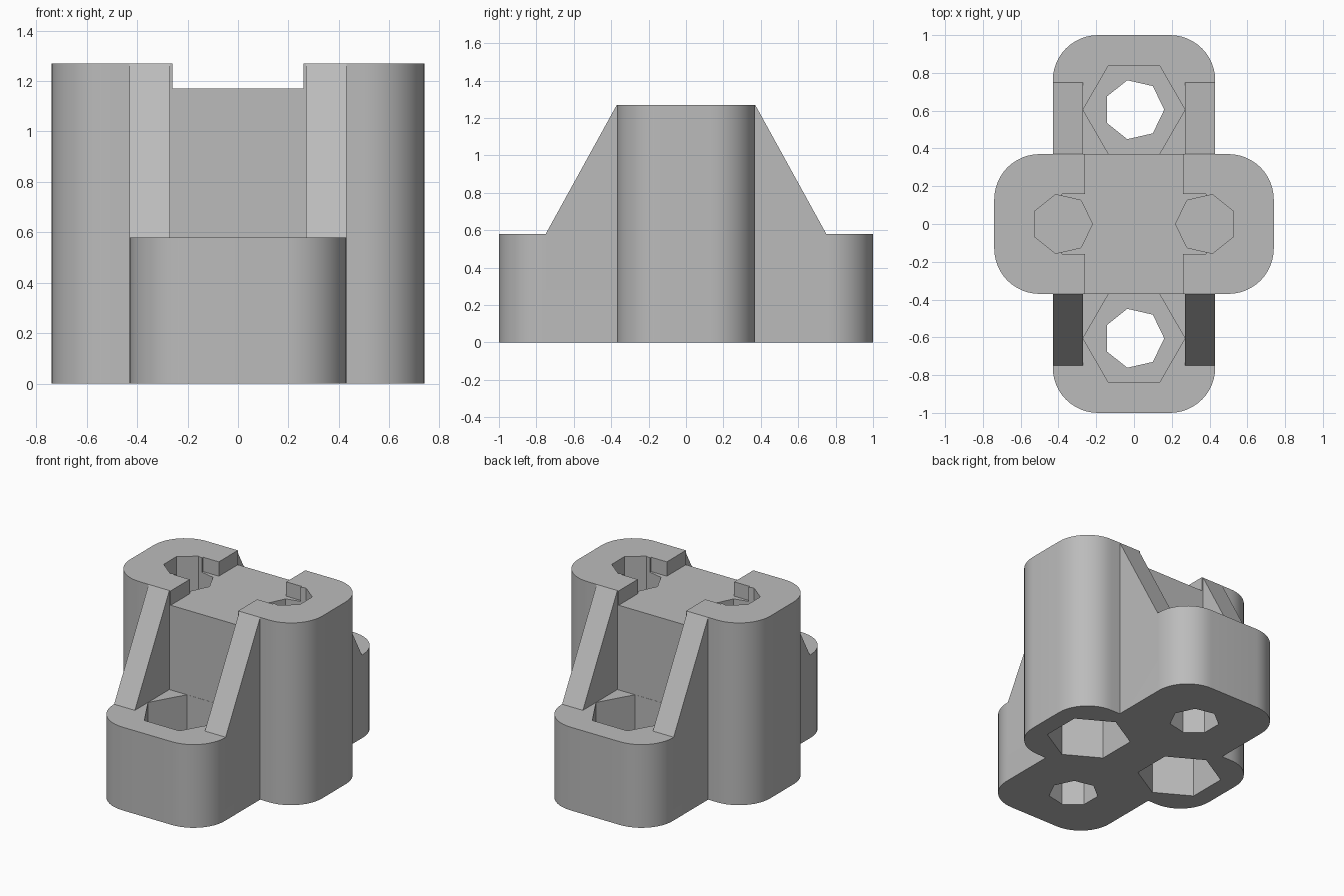
import bpy, bmesh, math
from mathutils import Vector

if "Cube" in bpy.data.objects:
    bpy.data.objects.remove(bpy.data.objects["Cube"], do_unlink=True)

grey = bpy.data.materials.new("mid_grey")
grey.use_nodes = True
COLOUR = (0.5, 0.5, 0.5, 1)
grey.diffuse_color = COLOUR
grey.node_tree.nodes["Principled BSDF"].inputs["Base Color"].default_value = COLOUR


def prism(name, points, direction):
    """Solid made by pushing a flat outline along a direction."""
    bm = bmesh.new()
    face = bm.faces.new([bm.verts.new(p) for p in points])
    out = bmesh.ops.extrude_face_region(bm, geom=[face])
    moved = [v for v in out["geom"] if isinstance(v, bmesh.types.BMVert)]
    bmesh.ops.translate(bm, verts=moved, vec=Vector(direction))
    bmesh.ops.recalc_face_normals(bm, faces=bm.faces)
    mesh = bpy.data.meshes.new(name)
    bm.to_mesh(mesh)
    bm.free()
    mesh.materials.append(grey)
    obj = bpy.data.objects.new(name, mesh)
    bpy.context.collection.objects.link(obj)
    return obj


def rounded_block(name, hx, hy, height, r=0.24, steps=12):
    pts = []
    for quarter, (sx, sy) in enumerate([(1, 1), (-1, 1), (-1, -1), (1, -1)]):
        for i in range(steps + 1):
            a = (quarter + i / steps) * math.pi / 2
            pts.append((sx * (hx - r) + r * math.cos(a),
                        sy * (hy - r) + r * math.sin(a), 0))
    return prism(name, pts, (0, 0, height))


def polygon_hole(sides, r, x, y, z0, z1, turn=0):
    pts = []
    for i in range(sides):
        a = turn + math.tau * i / sides
        pts.append((x + r * math.cos(a), y + r * math.sin(a), z0))
    return prism("hole_cutter", pts, (0, 0, z1 - z0))


def box_cutter(hx, hy, z0, z1):
    pts = [(-hx, -hy, z0), (hx, -hy, z0), (hx, hy, z0), (-hx, hy, z0)]
    return prism("slot_cutter", pts, (0, 0, z1 - z0))


def combine(target, tool, operation):
    mod = target.modifiers.new("join", "BOOLEAN")
    mod.operation = operation
    mod.solver = "EXACT"
    mod.object = tool
    bpy.context.view_layer.objects.active = target
    bpy.ops.object.modifier_apply(modifier=mod.name)
    bpy.data.objects.remove(tool, do_unlink=True)


# Sizes
TOP, STEP, SLOT = 1.27, 0.58, 1.17
END_Y, TOWER_X = 0.605, 0.38
HOLE_R, HEX_R = 0.16, 0.27

# Tall centre block crossed by the low base
body = rounded_block("bracket_body", 0.74, 0.37, TOP)
combine(body, rounded_block("low_base", 0.43, 1.0, STEP), "UNION")

# Four sloping ribs
for sx in (-1, 1):
    for sy in (-1, 1):
        outline = [(0.75, 0.3), (0.75, STEP), (0.37, TOP), (0.2, 1.0), (0.2, 0.3)]
        rib = prism("rib", [(sx * 0.27, sy * y, z) for y, z in outline], (sx * 0.16, 0, 0))
        combine(body, rib, "UNION")

# Channel across the top and the narrow slot along it
combine(body, box_cutter(0.26, 0.6, SLOT, 1.5), "DIFFERENCE")
combine(body, box_cutter(0.38, 0.16, SLOT, 1.5), "DIFFERENCE")

for s in (-1, 1):
    # Base ends: through hole with a hex pocket open at the top
    combine(body, polygon_hole(7, HOLE_R, 0, s * END_Y, -0.1, 0.4), "DIFFERENCE")
    combine(body, polygon_hole(6, HEX_R, 0, s * END_Y, 0.2, STEP + 0.1), "DIFFERENCE")
    # Towers: hex pocket below, round hole above, thin web between
    combine(body, polygon_hole(6, HEX_R, s * TOWER_X, 0, -0.1, 0.6, math.pi / 2), "DIFFERENCE")
    turn = math.pi if s > 0 else 0
    combine(body, polygon_hole(7, HOLE_R, s * TOWER_X, 0, 0.62, 1.5, turn), "DIFFERENCE")

# Smooth rounded corners, sharp edges elsewhere
bpy.ops.object.select_all(action="DESELECT")
body.select_set(True)
bpy.context.view_layer.objects.active = body
bpy.ops.object.shade_smooth_by_angle(angle=math.radians(30))
